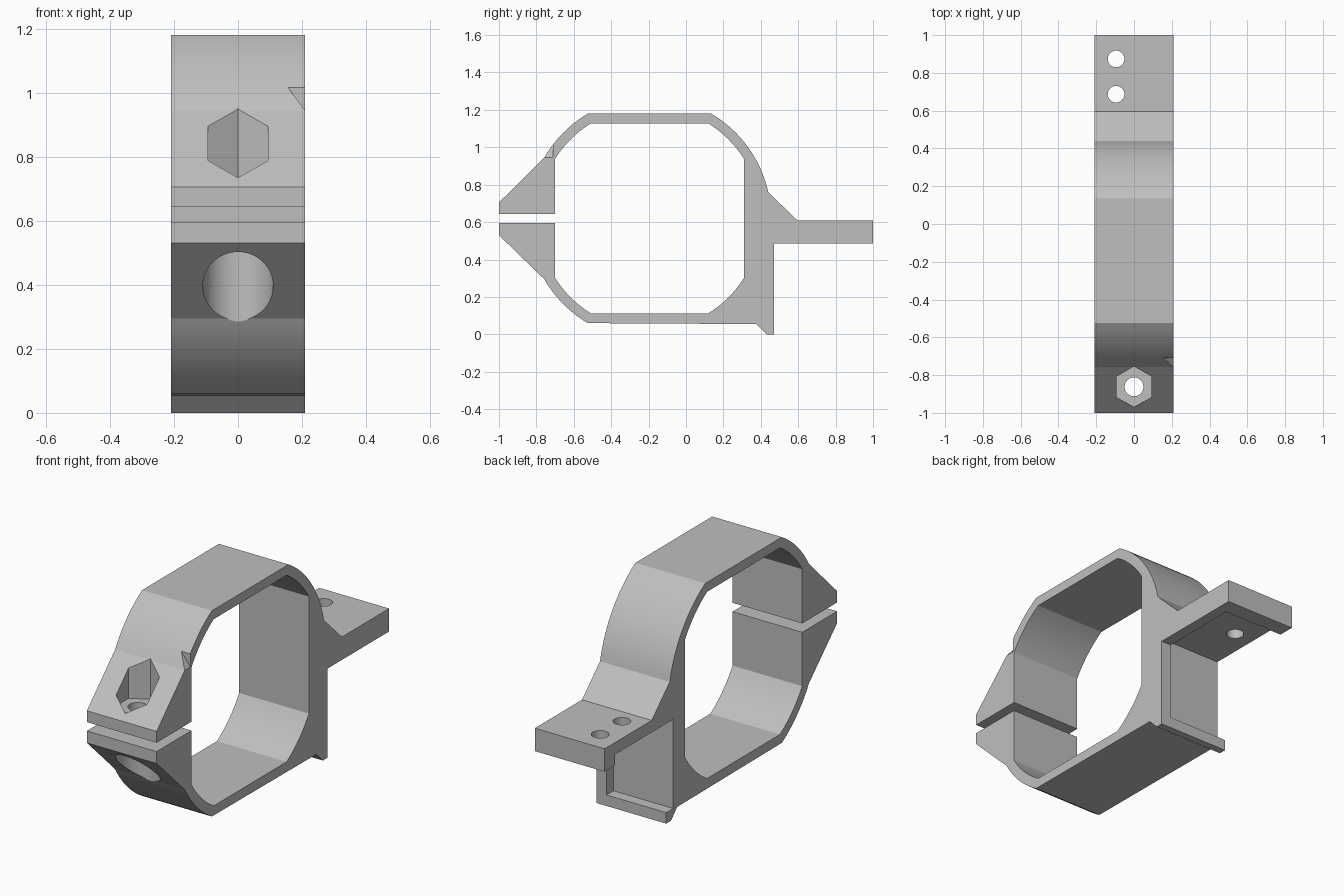
import bpy
import bmesh
from math import radians, cos, sin, tau, asin, acos, pi
from mathutils import Vector

cube = bpy.data.objects.get("Cube")
if cube:
    bpy.data.objects.remove(cube, do_unlink=True)

HALF_WIDTH = 0.21
CY, CZ = -0.195, 0.62       # ring centre
OUTER, INNER = 0.65, 0.597  # ring radii
BOLT_Y = -0.862

grey = bpy.data.materials.new("light_grey")
grey.use_nodes = True
COLOUR = (0.52, 0.52, 0.52, 1)
grey.diffuse_color = COLOUR
grey.node_tree.nodes["Principled BSDF"].inputs["Base Color"].default_value = COLOUR


def prism(name, points, direction):
    """Extrude a flat outline along a direction."""
    bm = bmesh.new()
    face = bm.faces.new([bm.verts.new(p) for p in points])
    extruded = bmesh.ops.extrude_face_region(bm, geom=[face])
    verts = [v for v in extruded["geom"] if isinstance(v, bmesh.types.BMVert)]
    bmesh.ops.translate(bm, verts=verts, vec=Vector(direction))
    bmesh.ops.recalc_face_normals(bm, faces=bm.faces)
    mesh = bpy.data.meshes.new(name)
    bm.to_mesh(mesh)
    bm.free()
    mesh.materials.append(grey)
    obj = bpy.data.objects.new(name, mesh)
    bpy.context.collection.objects.link(obj)
    return obj


def arc(radius, start, end, steps=10):
    """Points of the ring between two angles, measured from +y towards +z."""
    angles = [start + (end - start) * i / steps for i in range(steps + 1)]
    return [(CY + radius * cos(a), CZ + radius * sin(a)) for a in angles]


def column(name, x, y, z0, z1, radius, sides):
    """Upright round or hexagonal cutter with a corner pointing to y."""
    ring = [(x + radius * sin(tau * i / sides), y + radius * cos(tau * i / sides), z0)
            for i in range(sides)]
    return prism(name, ring, (0, 0, z1 - z0))


# Side outline of the clamp, with the slot open at the front
flat_out = asin(0.56 / OUTER)
low_out = asin(0.325 / OUTER)
flat_in = asin(0.508 / INNER)
side_in = acos(0.505 / INNER)
outline = [(-1, 0.643), (-1, 0.705)]
outline += arc(OUTER, pi - low_out, pi - flat_out)
outline += arc(OUTER, flat_out, asin(0.14 / OUTER), 16)
outline += [(0.595, 0.61), (1, 0.61), (1, 0.485), (0.47, 0.485), (0.47, 0),
            (0.43, 0), (0.375, 0.055)]
outline += arc(OUTER, pi + flat_out, pi + low_out)
outline += [(-1, 0.53), (-1, 0.595), (-0.7, 0.595)]
outline += arc(INNER, pi + side_in, pi + flat_in)
outline += arc(INNER, -flat_in, -side_in)
outline += arc(INNER, side_in, flat_in)
outline += arc(INNER, pi - flat_in, pi - side_in)
outline += [(-0.7, 0.643)]
clamp = prism("clamp_bracket", [(-HALF_WIDTH, y, z) for y, z in outline],
              (2 * HALF_WIDTH, 0, 0))

# Pocket under the shelf, open on one side
pocket = [(-0.3, 0.41, 0.06), (-0.3, 0.91, 0.06), (-0.3, 0.91, 0.545), (-0.3, 0.41, 0.545)]
cutters = [prism("pocket_cutter", pocket, (0.45, 0, 0))]

# Bolt hole with nut recess above and round head recess below
cutters += [
    column("bolt_cutter", 0, BOLT_Y, 0.2, 1.1, 0.05, 48),
    column("nut_cutter", 0, BOLT_Y, 0.73, 1.1, 0.108, 6),
    column("head_cutter", 0, BOLT_Y, 0.1, 0.512, 0.11, 64),
]

# Two screw holes through the shelf
cutters += [column("screw_cutter", -0.095, y, 0.3, 0.8, 0.044, 48) for y in (0.687, 0.874)]

# Small wedge notch at the upper front corner
notch = [(0.155, -0.71, 1.018), (0.22, -0.71, 0.931), (0.22, -0.71, 1.018)]
cutters.append(prism("notch_cutter", notch, (0, -0.1, 0)))

# Cut everything and tidy up
bpy.context.view_layer.objects.active = clamp
for cutter in cutters:
    cutter.hide_render = True
    mod = clamp.modifiers.new(cutter.name, "BOOLEAN")
    mod.operation = "DIFFERENCE"
    mod.solver = "EXACT"
    mod.object = cutter
    bpy.ops.object.modifier_apply(modifier=mod.name)
    bpy.data.objects.remove(cutter, do_unlink=True)

# Smooth arcs and holes, crisp edges elsewhere
clamp.data.shade_smooth()
clamp.data.set_sharp_from_angle(angle=radians(10))
